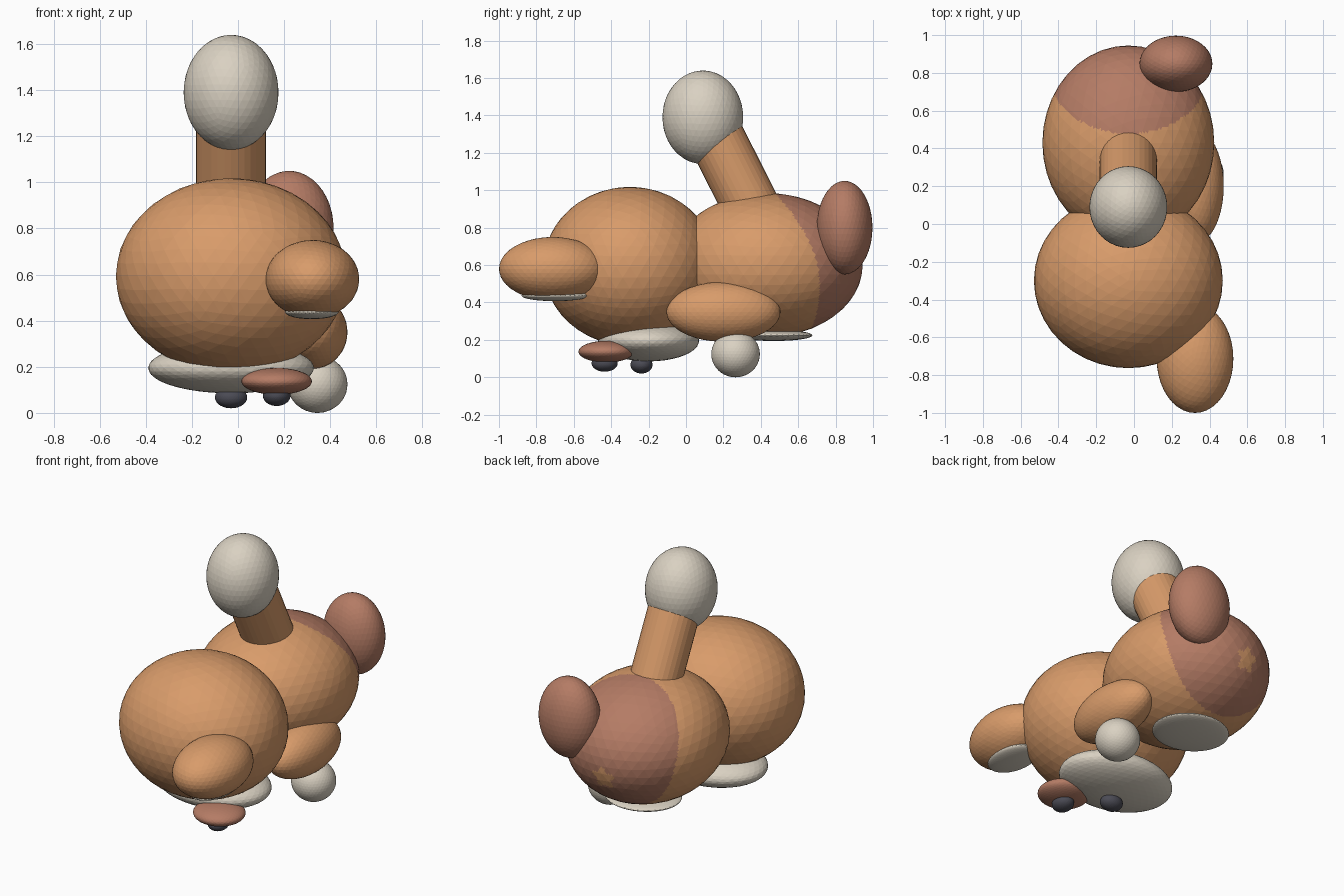
import bpy, bmesh, math
from mathutils import Matrix, Vector

if "Cube" in bpy.data.objects:
    bpy.data.objects.remove(bpy.data.objects["Cube"], do_unlink=True)


def material(name, rgb):
    mat = bpy.data.materials.new(name)
    mat.use_nodes = True
    mat.diffuse_color = (*rgb, 1)
    mat.node_tree.nodes["Principled BSDF"].inputs["Base Color"].default_value = (*rgb, 1)
    return mat


tan = material("warm tan", (0.69, 0.33, 0.145))
cream = material("cream", (0.70, 0.64, 0.54))
brown = material("rosy brown", (0.46, 0.20, 0.13))
dark = material("dark grey", (0.07, 0.07, 0.09))


def finish(name, bm, *mats):
    mesh = bpy.data.meshes.new(name)
    bm.to_mesh(mesh)
    bm.free()
    for mat in mats:
        mesh.materials.append(mat)
    obj = bpy.data.objects.new(name, mesh)
    bpy.context.collection.objects.link(obj)
    return obj


def ball():
    bm = bmesh.new()
    bmesh.ops.create_icosphere(bm, subdivisions=4, radius=1)
    return bm


def place(bm, centre, radii):
    bmesh.ops.transform(bm, verts=bm.verts,
                        matrix=Matrix.Translation(centre) @ Matrix.Diagonal((*radii, 1)))


def ellipsoid(name, centre, radii, mat):
    bm = ball()
    place(bm, centre, radii)
    return finish(name, bm, mat)


# Large rounded masses
ellipsoid("front_body", (-0.03, -0.30, 0.593), (0.50, 0.463, 0.425), tan)
ellipsoid("head", (-0.03, 0.09, 1.39), (0.206, 0.216, 0.25), cream)

# Rear body: finely cut facets, so the brown rump has a clean border
bm = ball()
bmesh.ops.subdivide_edges(bm, edges=bm.edges, cuts=3, use_grid_fill=True)
place(bm, (-0.03, 0.43, 0.60), (0.455, 0.515, 0.385))
for face in bm.faces:
    c = face.calc_center_median()
    on_rump = c.y > 0.715 - 0.94 * (c.z - 0.48) ** 2
    wobble = 0.015 * math.sin(5 * math.atan2(c.z - 0.52, c.x + 0.07))
    on_spot = math.hypot(c.x + 0.07, c.z - 0.52) < 0.06 + wobble
    face.material_index = 1 if on_rump and not on_spot else 0
finish("rear_body", bm, tan, brown)

# Slanted neck
low, high = Vector((-0.03, 0.42, 0.77)), Vector((-0.03, 0.15, 1.305))
axis = high - low
bm = bmesh.new()
bmesh.ops.create_cone(bm, cap_ends=True, segments=32, radius1=0.152, radius2=0.152,
                      depth=axis.length,
                      matrix=Matrix.Translation((low + high) / 2)
                      @ axis.to_track_quat("Z", "Y").to_matrix().to_4x4())
finish("neck", bm, tan)

# Limbs, tail and foot
ellipsoid("front_limb", (0.323, -0.713, 0.58), (0.203, 0.287, 0.17), tan)
ellipsoid("front_limb_pad", (0.32, -0.70, 0.437), (0.116, 0.18, 0.03), cream)
ellipsoid("rear_limb", (0.32, 0.20, 0.35), (0.155, 0.305, 0.16), tan)
ellipsoid("rear_foot", (0.345, 0.265, 0.124), (0.13, 0.13, 0.124), cream)
ellipsoid("tail", (0.222, 0.848, 0.80), (0.193, 0.149, 0.25), brown)

# Underside pads and nubs
ellipsoid("belly_pad", (-0.03, -0.20, 0.195), (0.36, 0.27, 0.11), cream)
ellipsoid("rear_belly_pad", (-0.03, 0.47, 0.224), (0.23, 0.206, 0.03), cream)
ellipsoid("lower_pad", (0.168, -0.427, 0.137), (0.153, 0.148, 0.058), brown)
ellipsoid("front_nub", (0.168, -0.435, 0.075), (0.06, 0.07, 0.045), dark)
ellipsoid("rear_nub", (-0.03, -0.238, 0.067), (0.07, 0.059, 0.047), dark)
